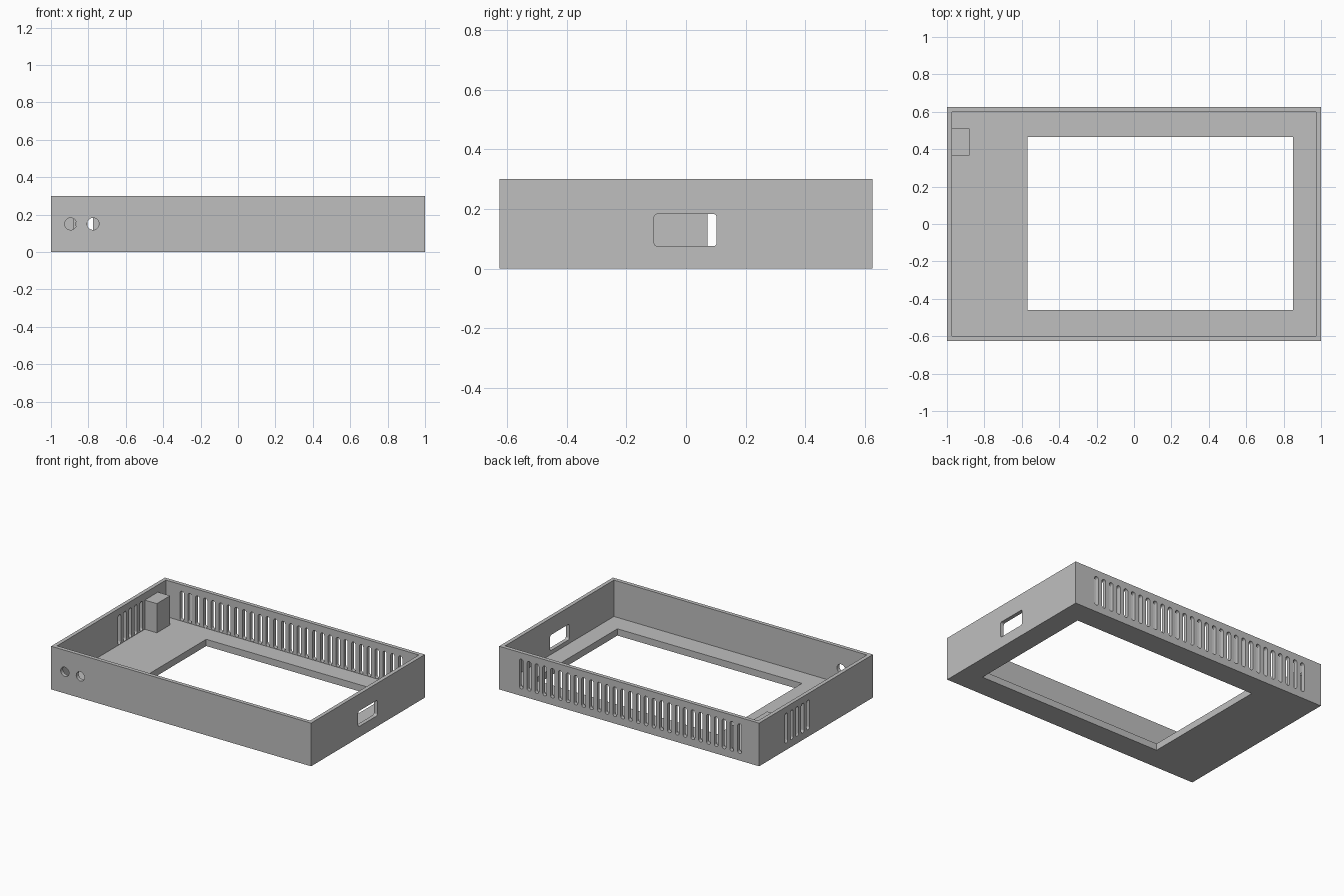
import bpy
import bmesh
from math import cos, sin, pi
from mathutils import Vector

cube = bpy.data.objects.get("Cube")
if cube:
    bpy.data.objects.remove(cube, do_unlink=True)

grey = bpy.data.materials.new("plain grey")
grey.use_nodes = True
grey.diffuse_color = (0.52, 0.52, 0.52, 1)
grey.node_tree.nodes["Principled BSDF"].inputs["Base Color"].default_value = grey.diffuse_color

WALL, FLOOR = 0.027, 0.047
HX, HY, HEIGHT = 1.0, 0.625, 0.3


def make_object(name, bm):
    mesh = bpy.data.meshes.new(name)
    bmesh.ops.recalc_face_normals(bm, faces=bm.faces)
    bm.to_mesh(mesh)
    bm.free()
    mesh.materials.append(grey)
    obj = bpy.data.objects.new(name, mesh)
    bpy.context.collection.objects.link(obj)
    return obj


def box(name, low, high):
    bm = bmesh.new()
    bmesh.ops.create_cube(bm, size=1)
    low, high = Vector(low), Vector(high)
    for v in bm.verts:
        v.co = (low + high) / 2 + v.co * (high - low)
    return make_object(name, bm)


def add_prism(bm, along, wall, u, z, half_u, half_z, radius, steps=6):
    """Rounded rectangle pushed through a side wall along x or y."""
    points = []
    for k, (su, sz) in enumerate([(1, 1), (-1, 1), (-1, -1), (1, -1)]):
        for i in range(steps + 1):
            a = (k + i / steps) * pi / 2
            points.append((u + su * (half_u - radius) + radius * cos(a),
                           z + sz * (half_z - radius) + radius * sin(a)))
    start, depth = wall - 0.05, 0.1
    if along == "x":
        verts = [bm.verts.new((start, p, q)) for p, q in points]
        push = Vector((depth, 0, 0))
    else:
        verts = [bm.verts.new((p, start, q)) for p, q in points]
        push = Vector((0, depth, 0))
    face = bm.faces.new(verts)
    out = bmesh.ops.extrude_face_region(bm, geom=[face])["geom"]
    moved = [g for g in out if isinstance(g, bmesh.types.BMVert)]
    bmesh.ops.translate(bm, verts=moved, vec=push)


def cut(target, cutter):
    mod = target.modifiers.new("cut", "BOOLEAN")
    mod.operation = "DIFFERENCE"
    mod.solver = "EXACT"
    mod.object = cutter
    bpy.context.view_layer.objects.active = target
    bpy.ops.object.modifier_apply(modifier=mod.name)
    bpy.data.objects.remove(cutter, do_unlink=True)


# Open tray with a window in its floor
tray = box("tray", (-HX, -HY, 0), (HX, HY, HEIGHT))
cut(tray, box("cavity_cutter", (WALL - HX, WALL - HY, FLOOR), (HX - WALL, HY - WALL, 0.5)))
cut(tray, box("window_cutter", (-0.57, -0.46, -0.1), (0.85, 0.465, 0.2)))

# Openings through the side walls
bm = bmesh.new()
for i in range(29):  # back vents
    add_prism(bm, "y", HY - WALL / 2, -0.85 + 0.06 * i, 0.152, 0.015, 0.103, 0.015)
for i in range(5):  # side vents
    add_prism(bm, "x", WALL / 2 - HX, 0.087 + 0.06 * i, 0.152, 0.015, 0.103, 0.015)
for x in (-0.895, -0.775):  # round front holes
    add_prism(bm, "y", WALL / 2 - HY, x, 0.15, 0.032, 0.032, 0.032, 8)
# socket slot
add_prism(bm, "x", HX - WALL / 2, -0.002, 0.129, 0.105, 0.054, 0.012)
bmesh.ops.remove_doubles(bm, verts=bm.verts, dist=0.0001)
cut(tray, make_object("opening_cutter", bm))

# Block standing in the back corner
box("corner_block", (WALL - HX, 0.365, FLOOR), (-0.88, 0.51, 0.25))
